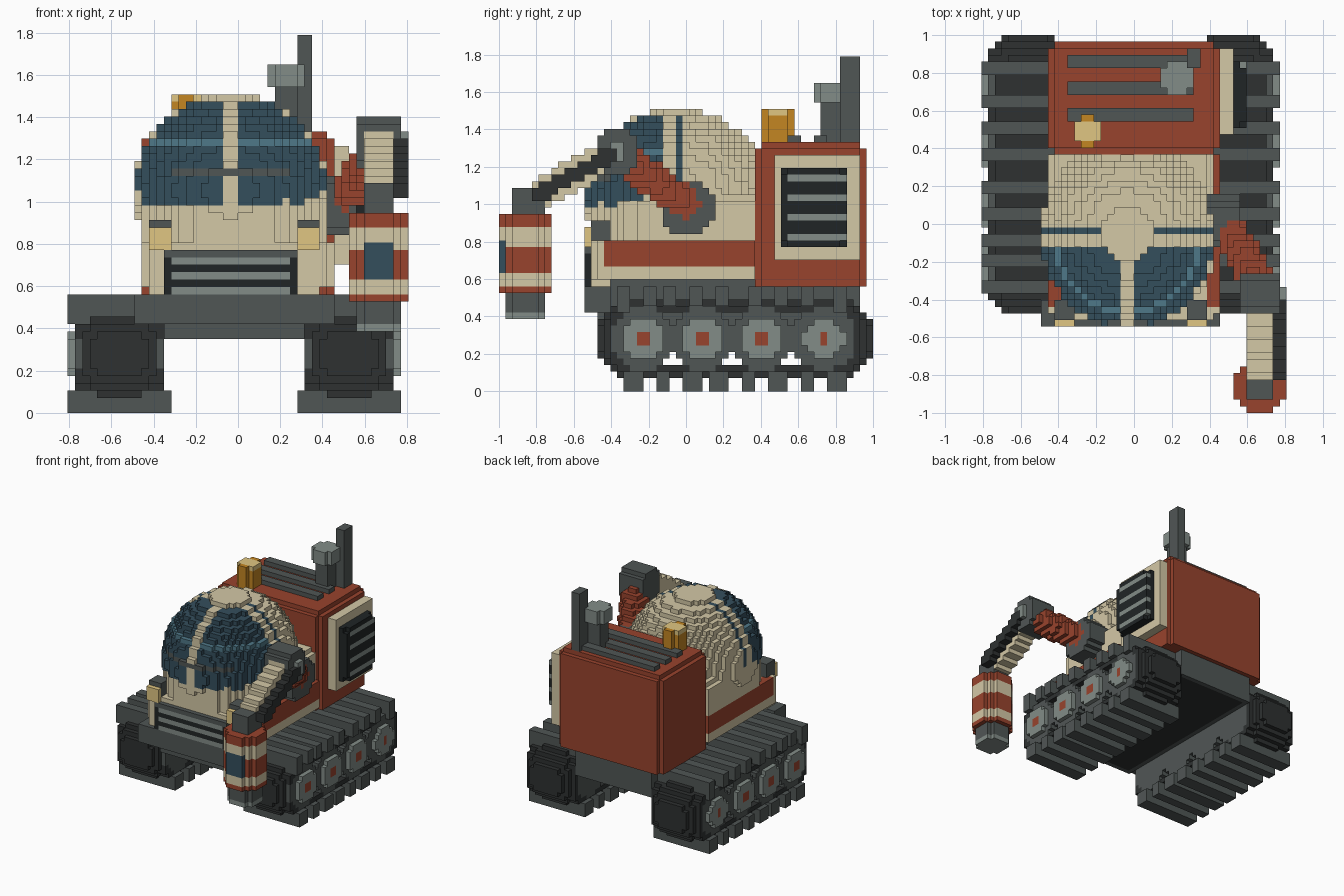
import bpy, bmesh
from mathutils import Vector

if "Cube" in bpy.data.objects:
    bpy.data.objects.remove(bpy.data.objects["Cube"])

V = 2 / 57                      # voxel size; grid is 46 x 57 x 51 cells
NX, NY = 46, 57
grid = {}                       # cell -> part name
colours = {}                    # part name -> hex colour

RED, CREAM, GREY, BLACK, STEEL = 0x98432D, 0xD4C8A6, 0x505655, 0x2E3131, 0x828C87
BLUE, PALE, AMBER, YELLOW, DARK = 0x344E5C, 0x4F7888, 0xC48622, 0xE0C682, 0x202526


def fill(name, colour, x, y, z, test=None, mirror=False):
    """Fill a box of cells, optionally only where test(centre) holds."""
    colours[name] = colour
    for i in range(*x):
        for j in range(*y):
            for k in range(*z):
                if test is None or test(i + .5, j + .5, k + .5):
                    grid[i, j, k] = name
                    if mirror:
                        grid[44 - i, j, k] = name


def seg_dist(p, a, b):
    p, a, b = Vector(p), Vector(a), Vector(b)
    d = b - a
    t = max(0, min(1, (p - a).dot(d) / d.dot(d)))
    return (p - a - d * t).length


def disc(cx, cy, r):
    return lambda x, y: (x - cx) ** 2 + (y - cy) ** 2 < r * r


# chassis and front bumper
fill("chassis", GREY, (13, 32), (15, 55), (10, 17))
fill("chassis_underside", BLACK, (14, 31), (16, 54), (10, 11))
fill("front_bumper", GREY, (9, 36), (13, 17), (12, 16))


# tracks: belt loop with rounded shoulders, wheels, hub caps and tread pads
def belt(x, y, z):
    edge = max(0, abs(x - 7) - 3.2) * .65
    dy, dz = max(22 - y, y - 50, 0), abs(z - 8)
    outer = (dy / (7 - edge)) ** 2.5 + (dz / (6 - edge * .4)) ** 2.5 < 1
    inner = (dy / 4.2) ** 2 + (dz / 4) ** 2 < 1
    return outer and not inner


fill("track_belts", BLACK, (1, 13), (15, 57), (2, 14), belt, True)
for c in (22, 31, 40, 49.5):
    big, cap, hub = disc(c, 8, 4.8), disc(c, 8, 3.2), disc(c, 8, 1.1)
    fill("track_wheels", GREY, (1, 13), (15, 57), (3, 13), lambda x, y, z: big(y, z), True)
    fill("wheel_caps", STEEL, (0, 1), (15, 57), (3, 13), lambda x, y, z: cap(y, z), True)
    fill("wheel_hubs", RED, (0, 1), (15, 57), (3, 13), lambda x, y, z: hub(y, z), True)
for j in (18, 22, 25, 29, 33, 38, 42, 46, 51):
    end = 1 if j in (18, 51) else 0
    fill("tread_pads", GREY, (0, 14), (j, j + 2), (13 - end, 16 - end // 2), None, True)
for j, w in ((19, 3), (24, 2), (28, 3), (32, 3), (37, 2), (41, 3), (46, 2), (50, 3)):
    fill("tread_pads", GREY, (0, 14), (j, j + w), (0, 3), None, True)


# cab base: square lower hull, upper part rounded into the dome, red side stripe
def hull(x, y, z):
    dx, dy = max(abs(x - 23) - 10.5, 0), max(17 - y, 0)
    return dx * dx + dy * dy < 8


def upper(x, y, z):
    half = 12.6 if z < 29 else 11.6
    return (abs(x - 22.5) / half) ** 2.5 + (max(27 - y, 0) / 13.1) ** 2.5 < 1


fill("cab_base", CREAM, (10, 36), (14, 39), (17, 23), hull)
fill("cab_base", CREAM, (11, 34), (14, 17), (16, 19))
fill("cab_upper", CREAM, (10, 36), (14, 39), (23, 30), upper)
fill("cab_stripe", RED, (10, 36), (16, 39), (19, 23), lambda x, y, z: abs(x - 23) > 11 and hull(x, y, z))


# dome with windscreen, rear window ring and window bars
def dome(x, y, z):
    return ((x - 22) / 13) ** 2 + ((y - 27) / 14) ** 2 + ((z - 30) / 13) ** 2 < 1.01


def glass(x, y, z):
    return (dome(x, y, z) and not (z < 30 and y > 22)
            and abs(x - 22) > 1 and (y < 25 or 27 < y < 28))


fill("dome", CREAM, (9, 35), (13, 41), (22, 43), dome)
fill("dome_glass", BLUE, (9, 35), (13, 28), (28, 42), glass)
fill("glass_highlight", PALE, (9, 35), (13, 25), (36, 37), glass)
fill("window_bar", GREY, (12, 32), (13, 17), (32, 33), dome)

# front grille and headlights
fill("front_grille", DARK, (13, 31), (13, 16), (16, 22))
for k in (16, 18, 20):
    fill("grille_slats", STEEL, (14, 30), (13, 14), (k, k + 1))
fill("grille_frame", GREY, (13, 31), (13, 15), (21, 22))
for i in (11, 31):
    fill("headlights", YELLOW, (i, i + 3), (13, 14), (22, 25))
    fill("headlight_housings", GREY, (i, i + 3), (14, 17), (22, 25))
    fill("headlight_housings", GREY, (i, i + 3), (14, 17), (25, 26))


# engine housing with stepped edges
def housing(x, y, z):
    return (abs(x - 23) > 12) + (abs(y - 47.5) > 7.5) + (z > 37) < 2


fill("engine_housing", RED, (10, 36), (39, 56), (16, 38), housing)
for j in (44, 48, 52):
    fill("roof_slats", GREY, (13, 32), (j, j + 2), (38, 39))

# side vent
fill("side_vent_frame", CREAM, (36, 38), (42, 55), (20, 36))
fill("side_vent", DARK, (38, 39), (43, 53), (22, 34))
fill("side_vent", DARK, (39, 40), (43, 53), (22, 34),
     lambda x, y, z: not (z > 33 or z < 23) or 44 < y < 52)
for k in (23, 26, 29, 32):
    fill("side_vent_slats", STEEL, (39, 40), (44, 53), (k, k + 1))

# exhaust, air intake and beacon
fill("exhaust_pipe", GREY, (31, 33), (52, 55), (38, 51))
fill("intake_stem", GREY, (28, 31), (49, 52), (38, 44))
can, lamp = disc(29.5, 50.5, 2.7), disc(16, 42.5, 2.45)
fill("intake_cap", STEEL, (27, 32), (48, 53), (44, 47), lambda x, y, z: can(x, y))
fill("beacon", AMBER, (14, 18), (40, 45), (38, 43), lambda x, y, z: lamp(x, y))
fill("beacon_top", YELLOW, (14, 18), (41, 44), (42, 43), lambda x, y, z: lamp(x, y))

# arm: shoulder, upper arm, elbow, forearm and piston
shoulder = disc(28.7, 28, 4.2)
fill("shoulder", GREY, (34, 39), (24, 34), (23, 33), lambda x, y, z: shoulder(y, z))
fill("upper_arm", RED, (34, 44), (18, 33), (25, 39),
     lambda x, y, z: seg_dist((x, y, z), (37, 28.5, 28.5), (41, 21, 34)) < 2.6)
elbow, pin = disc(18, 36.5, 3.4), disc(18, 36.5, 1.2)
fill("elbow", GREY, (39, 45), (15, 22), (33, 40), lambda x, y, z: elbow(y, z))
fill("elbow_pin", STEEL, (45, 46), (16, 20), (35, 39), lambda x, y, z: pin(y, z))
fill("forearm", CREAM, (40, 44), (5, 16), (27, 39),
     lambda x, y, z: seg_dist((0, y, z), (0, 5, 29.5), (0, 18, 36.5)) < 2.3)
fill("forearm_piston", BLACK, (44, 46), (5, 18), (28, 38),
     lambda x, y, z: seg_dist((0, y, z), (0, 6, 30), (0, 17, 36)) < 1.2)

# tool drum with bands, window and tip
wrist, drum, tip = disc(42, 4.5, 2.7), disc(42, 4, 4.2), disc(42, 4, 3.1)
fill("wrist", GREY, (40, 44), (2, 7), (27, 31), lambda x, y, z: wrist(x, y))
for a, b, n, c in ((15, 16, "drum", RED), (16, 18, "drum_bands", CREAM), (18, 22, "drum", RED),
                   (22, 25, "drum_bands", CREAM), (25, 27, "drum", RED)):
    fill(n, c, (38, 46), (0, 8), (a, b), lambda x, y, z: drum(x, y))
fill("drum_window", BLUE, (40, 44), (0, 1), (18, 23), lambda x, y, z: drum(x, y))
fill("tool_tip", GREY, (39, 45), (1, 7), (12, 15), lambda x, y, z: tip(x, y))
fill("tool_nozzle", STEEL, (39, 45), (1, 7), (11, 12), lambda x, y, z: tip(x, y))


# turn the cells of each part into a mesh of its exposed faces
def linear(h):
    c = [((h >> s) & 255) / 255 for s in (16, 8, 0)]
    return [u / 12.92 if u < .04 else ((u + .055) / 1.055) ** 2.4 for u in c] + [1]


def build(name):
    bm, verts = bmesh.new(), {}

    def vert(p):
        if p not in verts:
            verts[p] = bm.verts.new(((p[0] - NX / 2) * V, (p[1] - NY / 2) * V, p[2] * V))
        return verts[p]

    for cell in [c for c, n in grid.items() if n == name]:
        for axis in range(3):
            u, w = (axis + 1) % 3, (axis + 2) % 3
            for side in (0, 1):
                near = list(cell)
                near[axis] += 2 * side - 1
                if tuple(near) in grid:
                    continue
                quad = []
                for du, dw in ((0, 0), (1, 0), (1, 1), (0, 1)):
                    p = list(cell)
                    p[axis] += side
                    p[u] += du
                    p[w] += dw
                    quad.append(vert(tuple(p)))
                bm.faces.new(quad if side else quad[::-1])
    mesh = bpy.data.meshes.new(name)
    bm.to_mesh(mesh)
    bm.free()
    mat = bpy.data.materials.new(name + "_paint")
    mat.diffuse_color = linear(colours[name])
    mat.use_nodes = True
    mat.node_tree.nodes["Principled BSDF"].inputs["Base Color"].default_value = mat.diffuse_color
    mesh.materials.append(mat)
    bpy.context.collection.objects.link(bpy.data.objects.new(name, mesh))


for part in colours:
    build(part)
